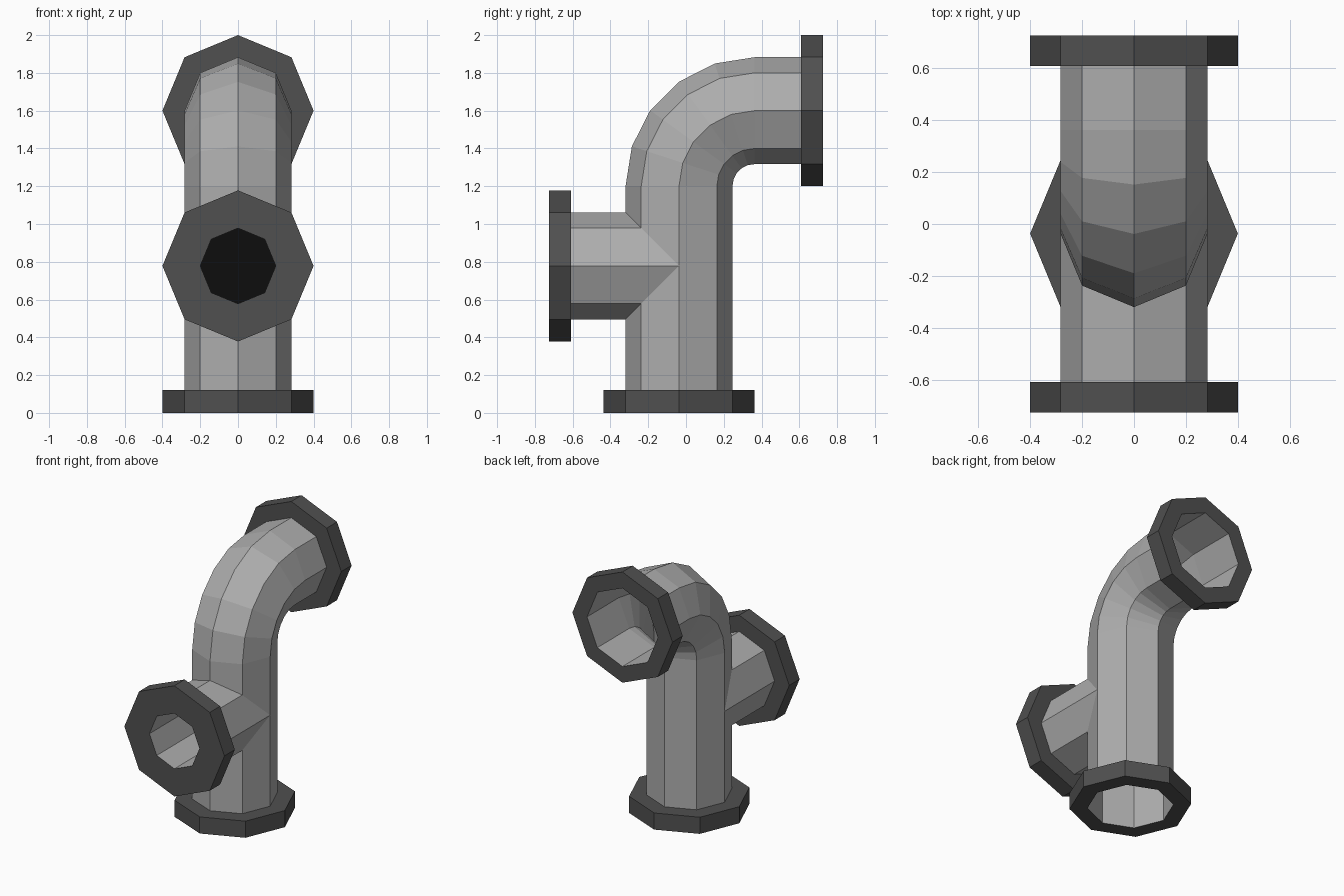
import bpy, bmesh
from math import cos, sin, pi, radians
from mathutils import Vector

if "Cube" in bpy.data.objects:
    bpy.data.objects.remove(bpy.data.objects["Cube"])

SIDES = 8
R_PIPE, R_FLANGE, R_BORE = 0.283, 0.4, 0.2
CY = -0.037            # axis of the upright pipe
END = 0.726            # front and back ends
THICK = 0.118          # flange thickness
BRANCH_Z, TOP_Z, BEND_Z, BEND_R = 0.778, 1.6, 1.2, 0.4


def material(name, value):
    m = bpy.data.materials.new(name)
    m.diffuse_color = (value, value, value, 1)
    m.use_nodes = True
    m.node_tree.nodes["Principled BSDF"].inputs["Base Color"].default_value = m.diffuse_color
    return m


PIPE = material("pipe grey", 0.42)
DARK = material("flange dark grey", 0.08)
BLACK = material("inner black", 0.004)


def ring(center, v, r):
    """Octagon spanned by the x axis and direction v, corners on the axes."""
    c, v = Vector(center), Vector(v)
    return [c + Vector((r * cos(a), 0, 0)) + v * r * sin(a)
            for a in (2 * pi * i / SIDES for i in range(SIDES))]


def loft(name, rings, mat, inward=False, cap=False, remove=None):
    """Skin a list of rings into an open sheet."""
    bm = bmesh.new()
    rows = [[bm.verts.new(p) for p in r] for r in rings]
    for a, b in zip(rows, rows[1:]):
        for i in range(SIDES):
            j = (i + 1) % SIDES
            bm.faces.new((a[i], a[j], b[j], b[i]))
    if cap:
        bm.faces.new(rows[-1])
    bmesh.ops.recalc_face_normals(bm, faces=bm.faces[:])
    if inward:
        bmesh.ops.reverse_faces(bm, faces=bm.faces[:])
    if remove:
        gone = [f for f in bm.faces if remove(f.calc_center_median())]
        bmesh.ops.delete(bm, geom=gone, context='FACES')
    me = bpy.data.meshes.new(name)
    bm.to_mesh(me)
    bm.free()
    me.materials.append(mat)
    ob = bpy.data.objects.new(name, me)
    bpy.context.collection.objects.link(ob)
    return ob


def flange(name, outer, inner, v, hole):
    """Collar from its open end to the side where the pipe enters."""
    loft(name, [ring(outer, v, hole), ring(outer, v, R_FLANGE),
                ring(inner, v, R_FLANGE), ring(inner, v, R_PIPE)], DARK)


# Main pipe: upright part, five-step elbow, run to the back
rings = [ring((0, CY, z), (0, -1, 0), R_PIPE)
         for z in (0, BRANCH_Z - 0.2, BRANCH_Z + 0.2)]
for k in range(6):
    t = radians(18 * k)
    center = (0, CY + BEND_R * (1 - cos(t)), BEND_Z + BEND_R * sin(t))
    rings.append(ring(center, (0, -cos(t), sin(t)), R_PIPE))
rings.append(ring((0, END, TOP_Z), (0, 0, 1), R_PIPE))
loft("elbow_pipe", rings, PIPE,
     remove=lambda c: abs(c.z - BRANCH_Z) < 0.05 and abs(c.x) < 0.15 and c.y < -0.2)

# Branch pipe: its far ring is mitred onto the upright octagon
start = ring((0, -END + THICK, BRANCH_Z), (0, 0, 1), R_PIPE)
miter = []
for p in start:
    y = CY - (R_PIPE**2 - min(R_PIPE, abs(p.x))**2) ** 0.5
    miter.append(Vector((p.x, y, p.z)))
loft("branch_pipe", [start, miter], PIPE)

# Narrow bore of the branch, closed by a black disc
bore_end = ring((0, -0.16, BRANCH_Z), (0, 0, 1), R_BORE)
bore = loft("branch_bore", [ring((0, -END, BRANCH_Z), (0, 0, 1), R_BORE), bore_end],
            PIPE, inward=True, cap=True)
bore.data.materials.append(BLACK)
for f in bore.data.polygons:
    if len(f.vertices) == SIDES:
        f.material_index = 1

# Flanges
flange("bottom_flange", (0, CY, 0), (0, CY, 0.12), (0, 1, 0), R_PIPE)
flange("back_flange", (0, END, TOP_Z), (0, END - THICK, TOP_Z), (0, 0, 1), R_PIPE)
flange("front_flange", (0, -END, BRANCH_Z), (0, -END + THICK, BRANCH_Z), (0, 0, 1), R_BORE)
